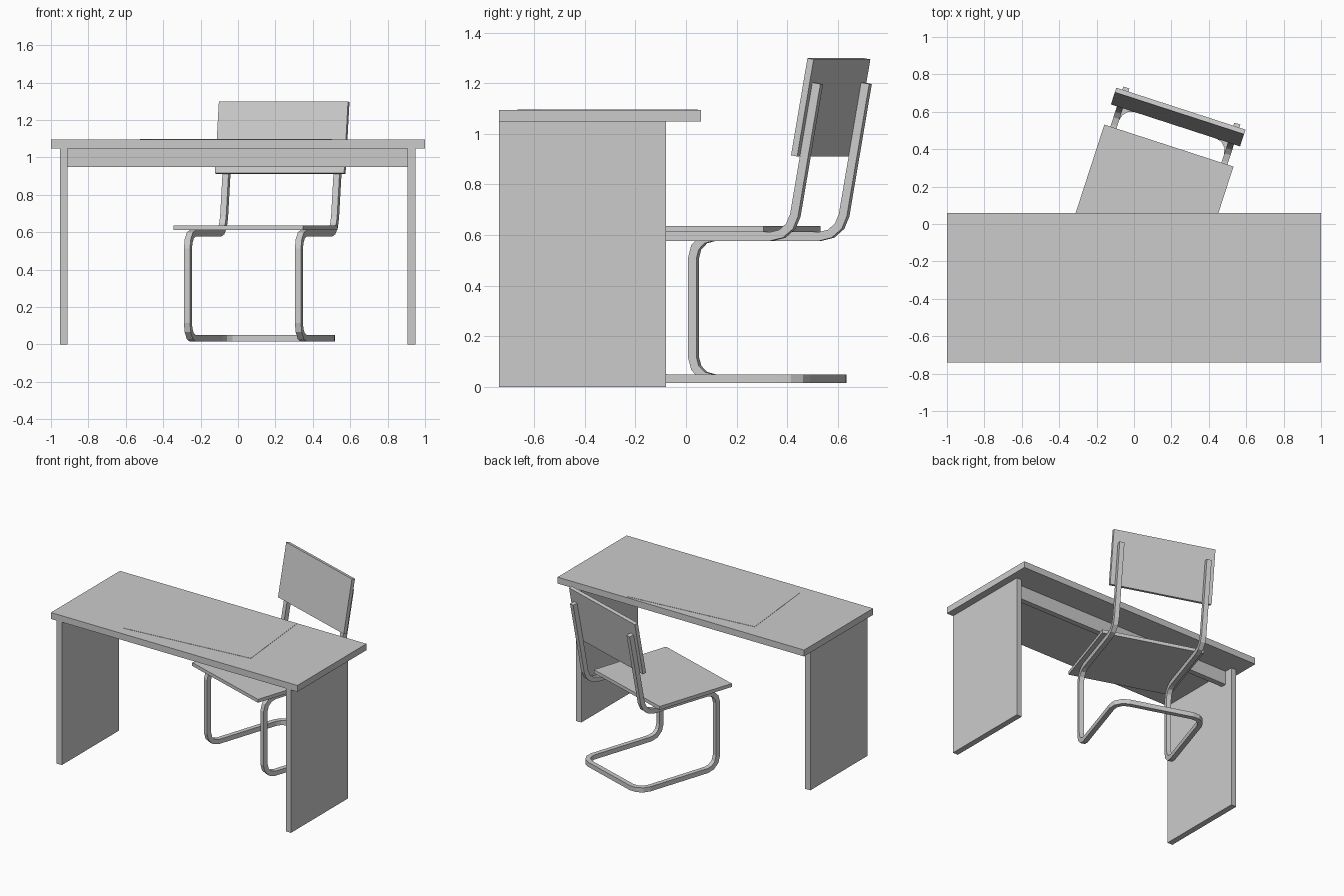
import bpy, bmesh, math
from mathutils import Vector, Matrix

if "Cube" in bpy.data.objects:
    bpy.data.objects.remove(bpy.data.objects["Cube"])


def add_object(name, bm, matrix=Matrix()):
    bmesh.ops.recalc_face_normals(bm, faces=bm.faces)
    mesh = bpy.data.meshes.new(name)
    bm.to_mesh(mesh)
    bm.free()
    obj = bpy.data.objects.new(name, mesh)
    obj.matrix_world = matrix
    bpy.context.collection.objects.link(obj)
    return obj


def box(name, lo, hi, matrix=Matrix()):
    bm = bmesh.new()
    lo, hi = Vector(lo), Vector(hi)
    size = hi - lo
    bmesh.ops.create_cube(bm, size=1, matrix=Matrix.Translation((lo + hi) / 2)
                          @ Matrix.Diagonal((*size, 1)))
    return add_object(name, bm, matrix)


def rounded(points, setback, steps=3):
    """Replace each inner corner of a path with a short faceted arc."""
    pts = [Vector(p) for p in points]
    out = [pts[0]]
    for p0, p, p1 in zip(pts, pts[1:], pts[2:]):
        a, b = (p - p0).normalized(), (p1 - p).normalized()
        turn = a.angle(b)
        n = (b - a * a.dot(b)).normalized()
        r = setback / math.tan(turn / 2)
        centre = p - a * setback + n * r
        for i in range(steps + 1):
            f = turn * i / steps
            out.append(centre + r * (a * math.sin(f) - n * math.cos(f)))
    return out + [pts[-1]]


def sweep_square(name, path, width, side, matrix):
    """Sweep a square bar along a path with mitred joints."""
    bm = bmesh.new()
    dirs = [(q - p).normalized() for p, q in zip(path, path[1:])]
    side = Vector(side)
    other = dirs[0].cross(side)
    h = width / 2
    ring = [path[0] + side * sx * h + other * sy * h
            for sx, sy in ((-1, -1), (1, -1), (1, 1), (-1, 1))]
    rings = [[bm.verts.new(v) for v in ring]]
    for i, d in enumerate(dirs):
        nxt = dirs[min(i + 1, len(dirs) - 1)]
        n = (d + nxt).normalized()
        ring = [v + d * ((path[i + 1] - v).dot(n) / d.dot(n)) for v in ring]
        rings.append([bm.verts.new(v) for v in ring])
    for r0, r1 in zip(rings, rings[1:]):
        for k in range(4):
            bm.faces.new((r0[k], r0[(k + 1) % 4], r1[(k + 1) % 4], r1[k]))
    bm.faces.new(rings[0])
    bm.faces.new(rings[-1][::-1])
    return add_object(name, bm, matrix)


# Desk: top, two side panels, rail under the top
box("desk_top", (-1, -0.74, 1.048), (1, 0.06, 1.095))
for name, x in (("left", -0.932), ("right", 0.927)):
    box(f"desk_{name}_panel", (x - 0.021, -0.74, 0), (x + 0.021, -0.08, 1.048))
box("desk_rail", (-0.911, -0.18, 0.948), (0.906, -0.14, 1.048))

# Thin writing pad, slightly turned on the desk
pad_pose = Matrix.Translation((-0.01, -0.31, 1.095)) @ Matrix.Rotation(math.radians(5.7), 4, 'Z')
box("writing_pad", (-0.485, -0.31, 0), (0.485, 0.31, 0.002), pad_pose)

# Chair, turned on the floor; its parts share one pose
chair = Matrix.Translation((0.094, 0.134, 0)) @ Matrix.Rotation(math.radians(-18), 4, 'Z')
box("chair_seat", (-0.363, -0.3, 0.611), (0.363, 0.3, 0.636), chair)

# Cantilever frame: one continuous bar, mirrored left to right
half = [(-0.312, 0.508, 1.2), (-0.312, 0.40, 0.594), (-0.312, -0.211, 0.594),
        (-0.312, -0.211, 0.032), (-0.312, 0.432, 0.032)]
path = half + [(-x, y, z) for x, y, z in reversed(half)]
sweep_square("chair_frame", rounded(path, 0.085), 0.034, (1, 0, 0), chair)

# Backrest, leaning with the uprights and fixed to their front
lean = math.atan2(0.108, 0.606)
back_pose = chair @ Matrix.Translation((0, 0.508, 1.2)) @ Matrix.Rotation(-lean, 4, 'X')
box("chair_backrest", (-0.363, -0.043, -0.297), (0.363, -0.017, 0.093), back_pose)
